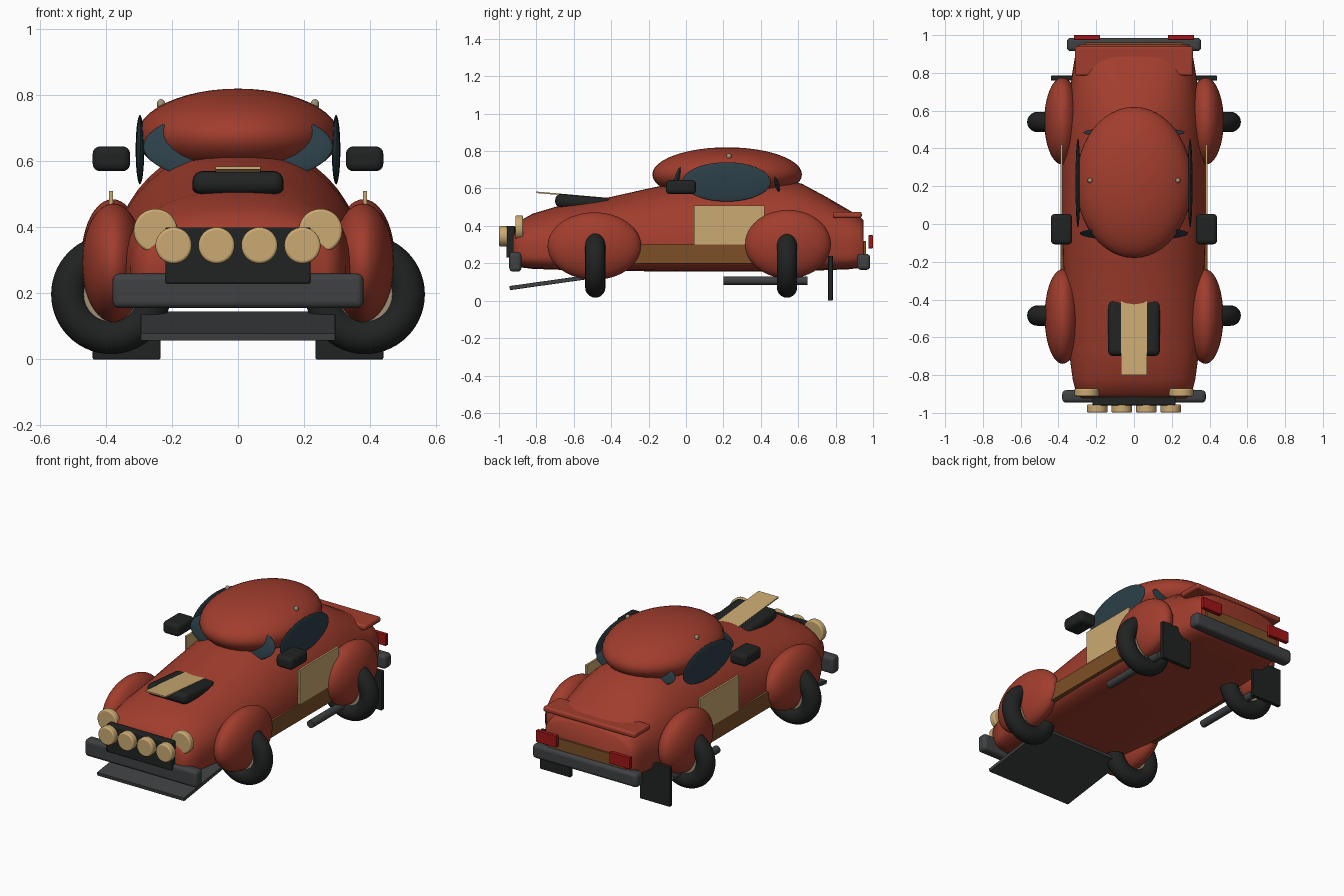
import bpy, bmesh
from math import sin, cos, pi, radians

if "Cube" in bpy.data.objects:
    bpy.data.objects.remove(bpy.data.objects["Cube"])

def mat(name, r, g, b):
    m = bpy.data.materials.new(name)
    m.diffuse_color = (r, g, b, 1)
    m.use_nodes = True
    m.node_tree.nodes["Principled BSDF"].inputs["Base Color"].default_value = m.diffuse_color
    return m

RED = mat("red_paint", .36, .047, .026)
TAN = mat("tan", .6, .4, .17)
BLACK = mat("black_rubber", .015, .017, .016)
GREY = mat("dark_grey", .05, .052, .054)
GLASS = mat("dark_glass", .025, .05, .065)
BROWN = mat("brown_trim", .2, .08, .02)
LIGHT = mat("tail_red", .35, .008, .01)
RIM = mat("rim_metal", .35, .28, .18)

def finish(name, m, angle=35):
    o = bpy.context.object
    o.name = name
    o.data.materials.append(m)
    bpy.ops.object.shade_smooth_by_angle(angle=radians(angle))
    return o

def box(name, m, lo, hi, bevel=0.0, rx=0.0):
    loc = [(a + b) / 2 for a, b in zip(lo, hi)]
    bpy.ops.mesh.primitive_cube_add(size=1, location=loc, rotation=(rx, 0, 0))
    o = bpy.context.object
    for v in o.data.vertices:
        for i in range(3):
            v.co[i] *= hi[i] - lo[i]
    if bevel:
        b = o.modifiers.new("bevel", 'BEVEL')
        b.width = bevel
        b.segments = 4
    return finish(name, m)

def ball(name, m, loc, r, rx=0.0):
    bpy.ops.mesh.primitive_uv_sphere_add(segments=48, ring_count=24, location=loc, rotation=(rx, 0, 0))
    bpy.context.object.scale = r
    return finish(name, m, 60)

def rod(name, m, loc, r, depth, bevel=0.0):
    bpy.ops.mesh.primitive_cylinder_add(vertices=40, radius=r, depth=depth, location=loc, rotation=(pi / 2, 0, 0))
    if bevel:
        b = bpy.context.object.modifiers.new("bevel", 'BEVEL')
        b.width = bevel
        b.segments = 3
        b.limit_method = 'ANGLE'
    return finish(name, m)

# Lofted body: y, half width, bottom, waist, top, roundness exponent
sections = [
    (-.925, .27, .20, .27, .37, 2.6), (-.90, .305, .18, .28, .42, 2.5),
    (-.82, .325, .17, .28, .465, 2.4), (-.67, .345, .165, .28, .51, 2.3),
    (-.40, .365, .16, .28, .555, 2.1), (-.20, .375, .157, .28, .60, 2.05),
    (0, .38, .155, .28, .64, 2.05), (.30, .38, .155, .28, .66, 2.05),
    (.50, .37, .157, .28, .65, 2.1), (.62, .355, .16, .28, .625, 2.2),
    (.75, .335, .163, .28, .555, 2.4), (.87, .315, .168, .28, .485, 2.8),
    (.93, .305, .175, .28, .45, 3.2), (.95, .29, .19, .28, .43, 3.2)]
N = 48
bm = bmesh.new()
rings = []
for y, w, zb, zm, zt, e in sections:
    ring = []
    for i in range(N):
        a = 2 * pi * i / N
        c, s = cos(a), sin(a)
        p = e if s >= 0 else 4.5
        k = (abs(c) ** p + abs(s) ** p) ** (-1 / p)
        z = zm + k * s * ((zt - zm) if s >= 0 else (zm - zb))
        ring.append(bm.verts.new((w * k * c, y, z)))
    rings.append(ring)
for a, b in zip(rings, rings[1:]):
    for i in range(N):
        j = (i + 1) % N
        bm.faces.new((a[i], a[j], b[j], b[i]))
bm.faces.new(rings[0])
bm.faces.new(rings[-1])
bmesh.ops.recalc_face_normals(bm, faces=bm.faces)
me = bpy.data.meshes.new("body")
bm.to_mesh(me)
bm.free()
body = bpy.data.objects.new("body", me)
bpy.context.collection.objects.link(body)
bpy.context.view_layer.objects.active = body
body.select_set(True)
finish("body", RED, 50)

# Cabin and glass
ball("cabin_roof", RED, (0, .22, .675), (.307, .40, .145))
ball("windscreen", GLASS, (0, -.05, .645), (.287, .02, .115), radians(-16))
ball("rear_window", GLASS, (0, .485, .625), (.268, .015, .08), radians(16))

# Front end
box("front_bumper", GREY, (-.38, -.945, .155), (.38, -.88, .26), .02)
box("front_splitter", GREY, (-.295, -.945, .09), (.295, -.46, .112), .003, radians(8))
box("grille", BLACK, (-.22, -.96, .23), (.22, -.915, .40), .006)
for x in (-.195, -.065, .065, .195):
    rod("spot_lamp", TAN, (x, -.977, .345), .055, .044, .008)
box("hood_scoop", BLACK, (-.138, -.70, .49), (.138, -.40, .56), .03, radians(-5))
box("hood_strip", TAN, (-.068, -.80, .558), (.068, -.40, .566), 0, radians(-5))

# Rear end
box("rear_bumper", GREY, (-.355, .915, .165), (.355, .985, .25), .02)
box("rear_panel", BROWN, (-.26, .94, .22), (.26, .962, .32))
box("rear_spoiler", RED, (-.312, .785, .442), (.312, .94, .475), .012)

# Mirrored parts
for s in (-1, 1):
    def side(name, m, x0, x1, y0, y1, z0, z1, bevel=0.0):
        xs = sorted((s * x0, s * x1))
        box(name, m, (xs[0], y0, z0), (xs[1], y1, z1), bevel)
    ball("side_window", GLASS, (s * .297, .217, .635), (.013, .236, .105))
    ball("front_fender", RED, (s * .378, -.49, .292), (.095, .25, .18))
    ball("rear_fender", RED, (s * .38, .545, .302), (.095, .23, .183))
    for n, y in (("front", -.485), ("rear", .54)):
        bpy.ops.mesh.primitive_torus_add(major_segments=56, minor_segments=20, major_radius=.127,
                                         minor_radius=.054, location=(s * .385, y, .197),
                                         rotation=(pi / 2, 0, 0))
        finish(n + "_tyre", BLACK, 60)
        rod(n + "_rim", RIM, (s * .385, y, .197), .095, .06, .008)
    rod("headlight", TAN, (s * .25, -.892, .39), .066, .04, .008)
    rod("exhaust_pipe", GREY, (s * .35, .425, .107), .023, .45)
    side("mirror", BLACK, .327, .44, -.108, .054, .57, .645, .022)
    side("door_panel", TAN, .378, .39, .042, .42, .30, .51)
    side("sill", BROWN, .355, .388, -.42, .45, .20, .30)
    side("mud_flap", BLACK, .235, .44, .76, .785, 0, .24, .004)
    side("tail_light", LIGHT, .18, .318, .975, 1.0, .28, .35, .003)
    ball("roof_stud", RIM, (s * .233, .23, .772), (.013, .013, .016))
